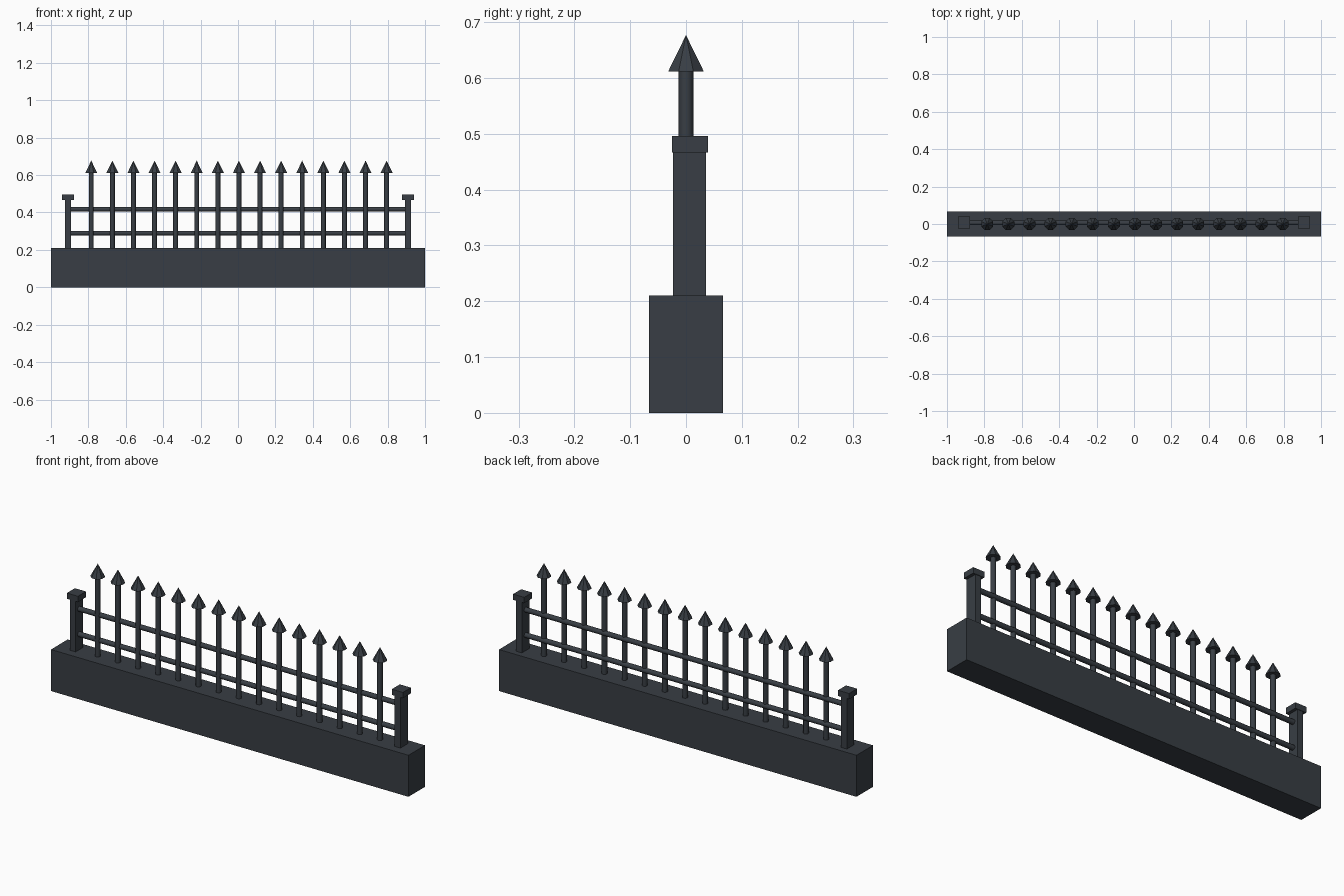
import bpy, math

if "Cube" in bpy.data.objects:
    bpy.data.objects.remove(bpy.data.objects["Cube"])

mat = bpy.data.materials.new("dark slate iron")
mat.diffuse_color = (0.040, 0.048, 0.058, 1)
mat.use_nodes = True
mat.node_tree.nodes["Principled BSDF"].inputs["Base Color"].default_value = mat.diffuse_color


def finish(name, smooth=False):
    o = bpy.context.object
    o.name = name
    o.data.materials.append(mat)
    if smooth:
        bpy.ops.object.shade_smooth_by_angle(angle=math.radians(40))
    return o


def box(name, x, y, z):
    # each argument is a (low, high) pair
    bpy.ops.mesh.primitive_cube_add(size=1, location=[sum(p) / 2 for p in (x, y, z)])
    o = bpy.context.object
    o.scale = [p[1] - p[0] for p in (x, y, z)]
    bpy.ops.object.transform_apply(location=False, rotation=False, scale=True)
    return finish(name)


def rod(name, radius, length, loc, rot=(0, 0, 0)):
    bpy.ops.mesh.primitive_cylinder_add(vertices=12, radius=radius, depth=length,
                                        location=loc, rotation=rot)
    return finish(name, True)


# Solid plinth
box("base_wall", (-1, 1), (-0.066, 0.066), (0, 0.21))

# End posts with caps
for side, c in (("left", -0.909), ("right", 0.909)):
    box(side + "_post", (c - 0.016, c + 0.016), (-0.023, 0.036), (0.21, 0.468))
    box(side + "_post_cap", (c - 0.031, c + 0.031), (-0.025, 0.039), (0.467, 0.496))

# Horizontal rails
for name, z in (("lower_rail", 0.289), ("upper_rail", 0.417)):
    rod(name, 0.0125, 1.80, (0, 0.006, z), (0, math.pi / 2, 0))

# Spiked pickets
for i in range(15):
    x = 0.005 + (i - 7) * 0.1128
    rod(f"picket_{i + 1}", 0.013, 0.41, (x, 0, 0.41))
    bpy.ops.mesh.primitive_cone_add(vertices=8, radius1=0.0345, radius2=0, depth=0.065,
                                    location=(x, 0, 0.6445),
                                    rotation=(0, 0, math.pi / 8))
    finish(f"spike_{i + 1}")
